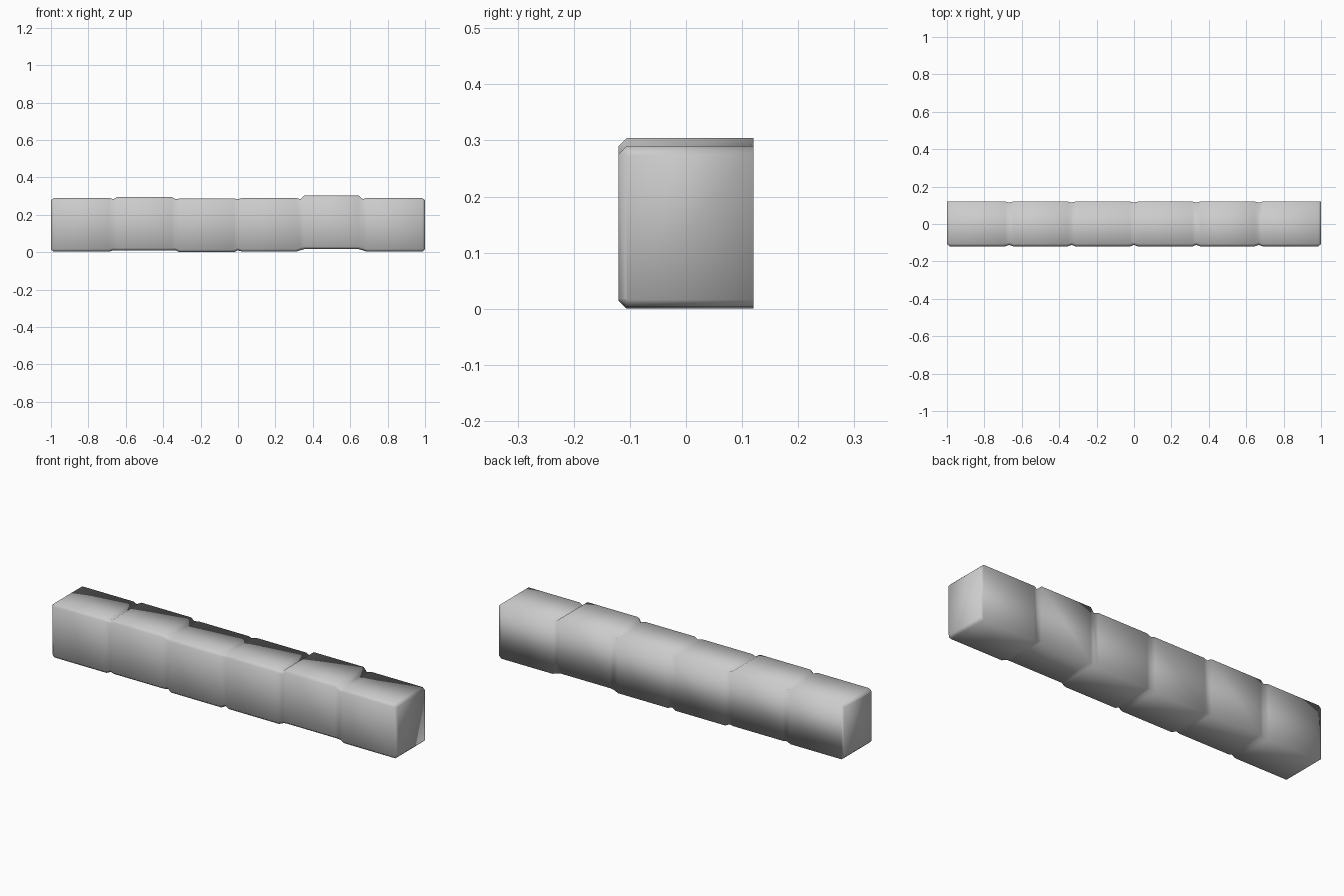
import bpy, bmesh

if "Cube" in bpy.data.objects:
    bpy.data.objects.remove(bpy.data.objects["Cube"])

LENGTH, BLOCKS = 2.0, 6
HALF_Y, HEIGHT, CHAMFER = 0.12, 0.287, 0.014
LIFTS = [0.003, 0.009, 0.0, 0.003, 0.017, 0.003]   # uneven height of each block


def section(x, z0, z1, y_front, y_back, c):
    """Cross-section with chamfered front edges and square back edges."""
    return [(x, y_back, z0), (x, y_back, z1), (x, y_front + c, z1),
            (x, y_front, z1 - c), (x, y_front, z0 + c), (x, y_front + c, z0)]


def end_cap(x, lift):
    return section(x, lift + 0.013, lift + HEIGHT - 0.013,
                   -HALF_Y + 0.013, HALF_Y, 0.003)


# Sections along the row: full blocks with shallow grooves between them
step = LENGTH / BLOCKS
rings = [end_cap(-1, LIFTS[0])]
for i, lift in enumerate(LIFTS):
    x0, x1 = -1 + i * step, -1 + (i + 1) * step
    m0 = 0.014 if i == 0 else 0.022
    m1 = 0.014 if i == BLOCKS - 1 else 0.022
    for x in (x0 + m0, x1 - m1):
        rings.append(section(x, lift, lift + HEIGHT, -HALF_Y, HALF_Y, CHAMFER))
    if i < BLOCKS - 1:
        rings.append(section(x1, 0.010, 0.284, -HALF_Y + 0.008,
                             HALF_Y - 0.005, CHAMFER))
rings.append(end_cap(1, LIFTS[-1]))

# Loft the sections into one closed row
bm = bmesh.new()
loops = [[bm.verts.new(p) for p in ring] for ring in rings]
for a, b in zip(loops, loops[1:]):
    for k in range(6):
        n = (k + 1) % 6
        bm.faces.new((a[k], a[n], b[n], b[k]))
bm.faces.new(loops[0])
bm.faces.new(loops[-1])
bmesh.ops.recalc_face_normals(bm, faces=bm.faces[:])
for f in bm.faces:
    f.smooth = True

mesh = bpy.data.meshes.new("block_row")
bm.to_mesh(mesh)
bm.free()
row = bpy.data.objects.new("block_row", mesh)
bpy.context.collection.objects.link(row)
